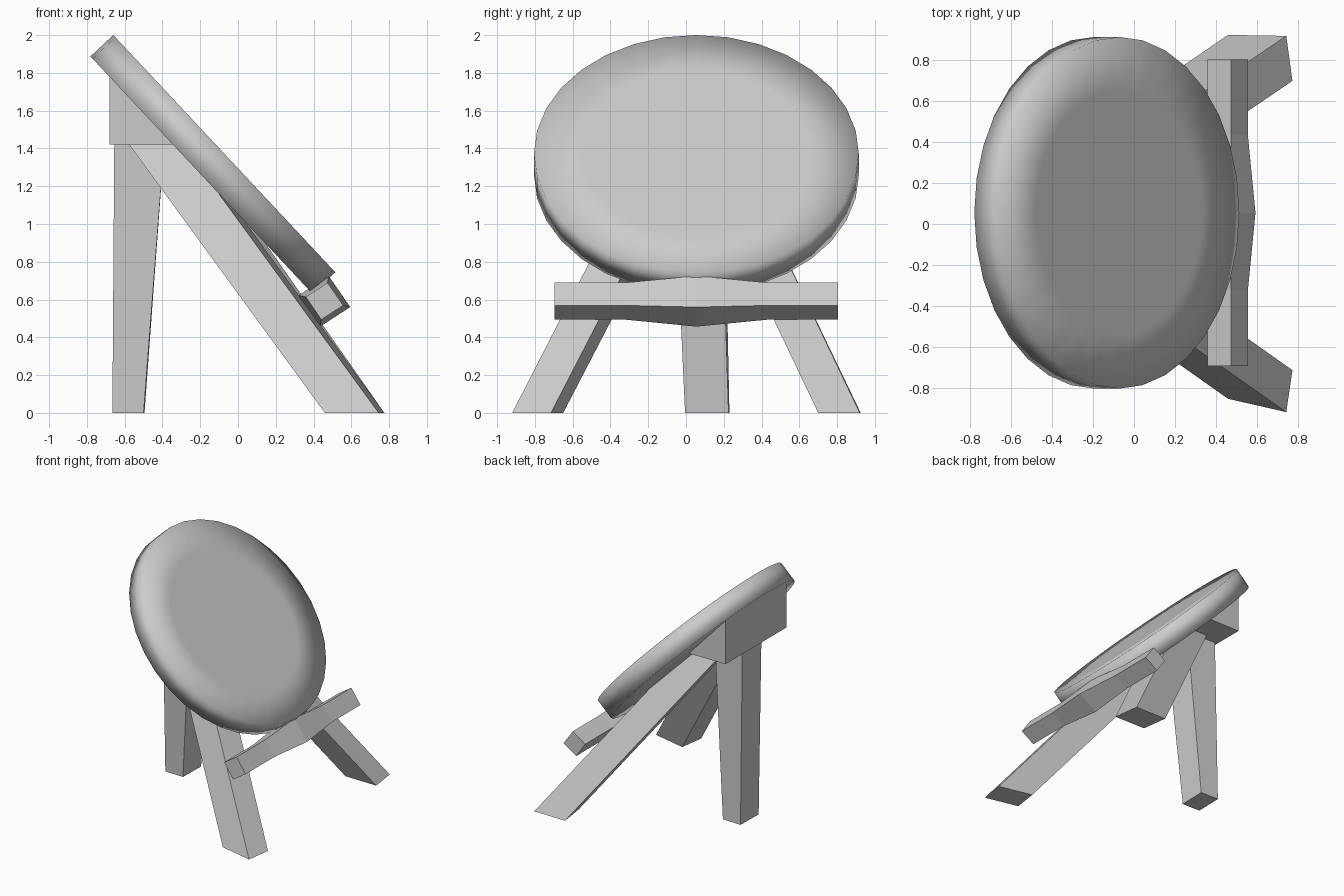
import bpy
import bmesh
from math import cos, sin, pi, atan2
from mathutils import Matrix, Vector

cube = bpy.data.objects.get("Cube")
if cube:
    bpy.data.objects.remove(cube, do_unlink=True)

# Single plain grey finish
grey = bpy.data.materials.new("plain_grey")
grey.use_nodes = True
colour = (0.6, 0.6, 0.6, 1)
grey.diffuse_color = colour
grey.node_tree.nodes["Principled BSDF"].inputs["Base Color"].default_value = colour

MID_Y = 0.055  # centre line of the disc, wedge and rail


def loft(name, rings, smooth=False):
    """Skin a list of equal-length point loops and cap both ends."""
    bm = bmesh.new()
    loops = [[bm.verts.new(p) for p in ring] for ring in rings]
    count = len(loops[0])
    for low, high in zip(loops, loops[1:]):
        for i in range(count):
            j = (i + 1) % count
            bm.faces.new((low[i], low[j], high[j], high[i]))
    bm.faces.new(loops[0][::-1])
    bm.faces.new(loops[-1])
    bmesh.ops.recalc_face_normals(bm, faces=bm.faces[:])
    for face in bm.faces:
        face.smooth = smooth
    mesh = bpy.data.meshes.new(name)
    bm.to_mesh(mesh)
    bm.free()
    mesh.materials.append(grey)
    obj = bpy.data.objects.new(name, mesh)
    bpy.context.collection.objects.link(obj)
    return obj


def quad(a, b, c, z):
    """Parallelogram through three corners at height z."""
    a, b, c = Vector(a), Vector(b), Vector(c)
    return [(p.x, p.y, z) for p in (a, b, c, a + c - b)]


# Round target disc, leaning back, with an inset ring on each face
SIDES, RADIUS, INNER, THICK = 32, 0.86, 0.6, 0.166


def circle(r, z):
    return [(r * cos(2 * pi * i / SIDES), r * sin(2 * pi * i / SIDES), z)
            for i in range(SIDES)]


disc = loft("target_disc", [circle(INNER, -THICK), circle(RADIUS, -THICK),
                            circle(RADIUS, 0), circle(INNER, 0)], smooth=True)
disc.matrix_world = (Matrix.Translation((-0.0725, MID_Y, 1.3725))
                     @ Matrix.Rotation(atan2(0.73, 0.683), 4, "Y"))

# Wedge block behind the disc, resting on the legs
wedge = [(-0.68, 1.42), (-0.68, 1.79), (-0.33, 1.42)]
loft("support_wedge", [[(x, MID_Y + side * 0.4, z) for x, z in wedge]
                       for side in (-1, 1)])

# Two splayed front legs and one upright rear leg
TOP = 1.425
loft("front_leg_right", [
    quad((0.46, -0.855), (0.745, -0.92), (0.775, -0.715), 0),
    quad((-0.58, -0.12), (-0.295, -0.19), (-0.265, 0.02), TOP)])
loft("front_leg_left", [
    quad((0.46, 0.925), (0.745, 0.92), (0.775, 0.70), 0),
    quad((-0.54, 0.24), (-0.255, 0.24), (-0.225, 0.02), TOP)])
loft("rear_leg", [
    quad((-0.665, 0.0), (-0.66, 0.23), (-0.495, 0.225), 0),
    quad((-0.655, -0.05), (-0.655, 0.2), (-0.39, 0.18), TOP)])

# Cross rail under the disc, thickest in the middle
section = [(-0.1, 0.022), (0.015, 0.097), (0.098, -0.023), (-0.018, -0.098)]
stations = [(-0.75, 1), (-0.38, 1), (0, 1.38), (0.38, 1), (0.75, 1)]
loft("cross_rail", [[(0.459 + x * s, MID_Y + y, 0.592 + z * s) for x, z in section]
                    for y, s in stations])
